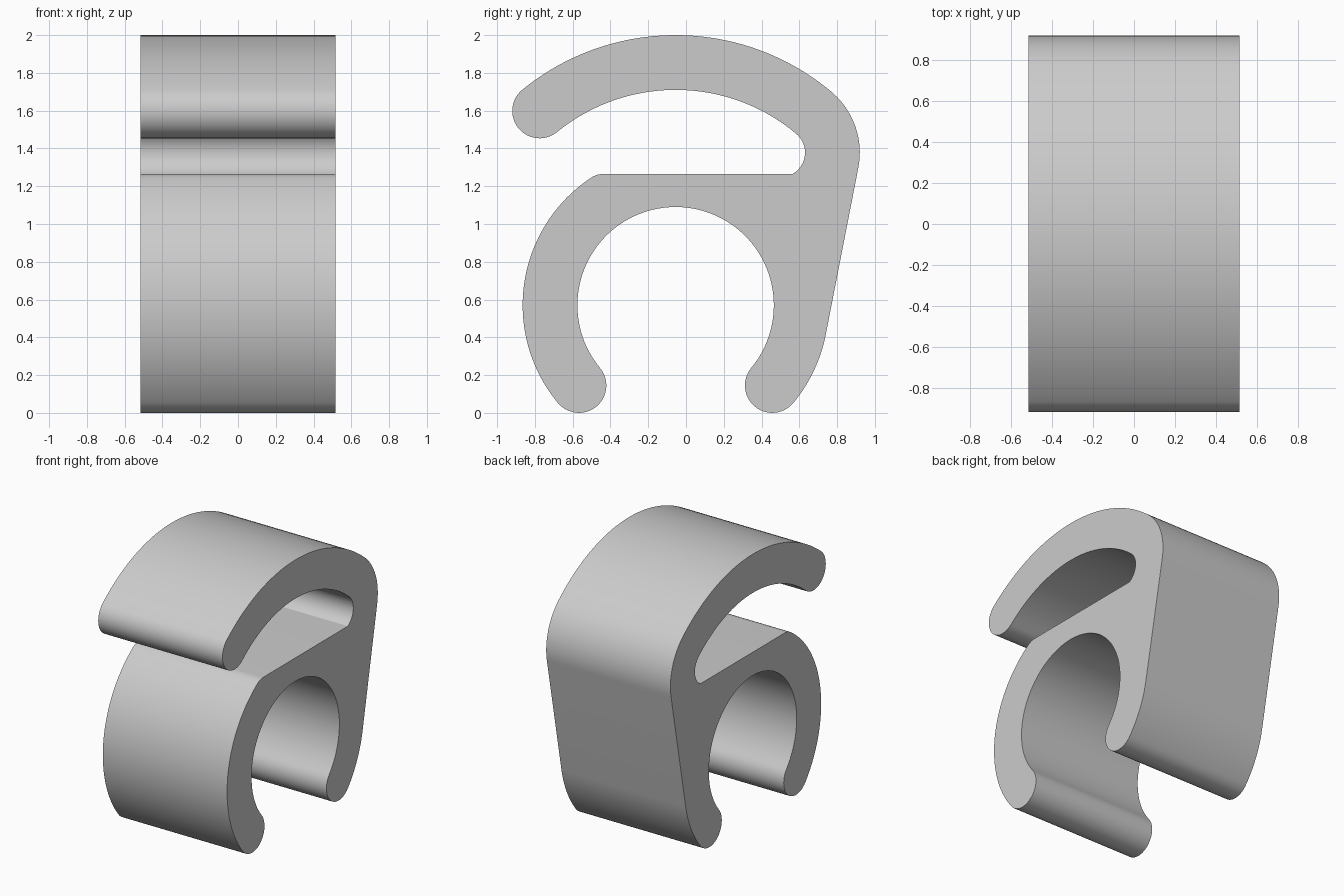
import bpy
import bmesh
from math import radians, cos, sin
from mathutils import Vector

HALF_WIDTH = 0.515
BAND = 0.145                      # half thickness of the curved bands
ARM = Vector((-0.055, 0.716))     # centre of the upper arm arcs
RING = Vector((-0.055, 0.57))     # centre of the lower ring
SHOULDER = Vector((0.50, 1.378))  # centre of the rear bend
ARM_TIP, BEND, SLOPE, GAP = 129.2, 50, -11.1, -39.7   # joint angles


def polar(centre, radius, angle):
    a = radians(angle)
    return centre + radius * Vector((cos(a), sin(a)))


def arc(centre, radius, start, end, steps):
    return [polar(centre, radius, start + (end - start) * i / steps)
            for i in range(steps + 1)]


cube = bpy.data.objects.get("Cube")
if cube:
    bpy.data.objects.remove(cube, do_unlink=True)

# Side outline in the y-z plane, traced clockwise from the arm tip
outline = []
for piece in (
    arc(ARM, 1.284, ARM_TIP, BEND, 40),                                   # arm top
    arc(SHOULDER, 0.42, BEND, SLOPE, 20),                                 # rear bend
    arc(RING, 0.81, SLOPE, GAP, 14),                                      # rear jaw outside
    arc(polar(RING, 0.665, GAP), BAND, GAP, GAP - 180, 24),               # rear jaw tip
    arc(RING, 0.52, GAP, 180 - GAP, 72),                                  # bore
    arc(polar(RING, 0.665, 180 - GAP), BAND, -GAP, -GAP - 180, 24),       # front jaw tip
    arc(RING, 0.81, 180 - GAP, 123.5, 40),                                # front jaw outside
    arc(Vector((-0.436, 1.145)), 0.12, 123.5, 90, 6),                     # shelf front edge
    arc(SHOULDER, 0.13, -60, BEND, 16),                                   # slot end
    arc(ARM, 0.994, BEND, ARM_TIP, 40),                                   # arm underside
    arc(polar(ARM, 1.139, ARM_TIP), BAND, ARM_TIP - 180, ARM_TIP - 360, 24),  # arm tip
):
    for p in piece:
        if not outline or min((p - outline[-1]).length, (p - outline[0]).length) > 0.006:
            outline.append(p)

# Extrude the outline across the width
bm = bmesh.new()
side = bm.faces.new([bm.verts.new((-HALF_WIDTH, p.x, p.y)) for p in outline])
grown = bmesh.ops.extrude_face_region(bm, geom=[side])
verts = [v for v in grown["geom"] if isinstance(v, bmesh.types.BMVert)]
bmesh.ops.translate(bm, verts=verts, vec=(2 * HALF_WIDTH, 0, 0))
bmesh.ops.recalc_face_normals(bm, faces=bm.faces)
mesh = bpy.data.meshes.new("clip_body")
bm.to_mesh(mesh)
bm.free()

clip = bpy.data.objects.new("clip_body", mesh)
bpy.context.collection.objects.link(clip)

# Plain grey material
grey = bpy.data.materials.new("light_grey")
grey.use_nodes = True
grey.diffuse_color = (0.6, 0.6, 0.6, 1)
grey.node_tree.nodes["Principled BSDF"].inputs["Base Color"].default_value = (0.6, 0.6, 0.6, 1)
mesh.materials.append(grey)

# Smooth curved walls with crisp rims
bpy.ops.object.select_all(action="DESELECT")
clip.select_set(True)
bpy.context.view_layer.objects.active = clip
bpy.ops.object.shade_smooth_by_angle(angle=radians(30))
